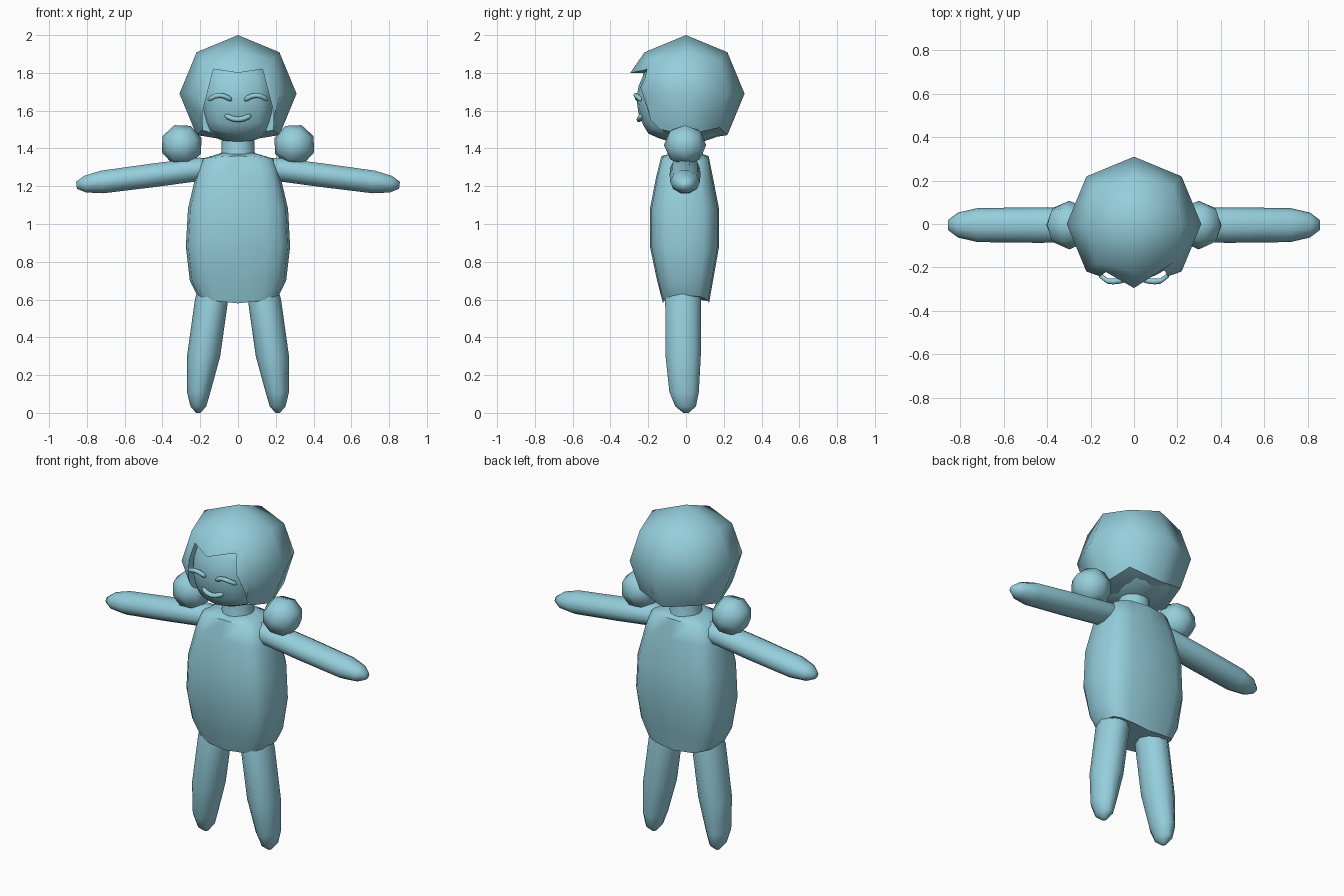
import bpy, bmesh, math
from mathutils import Vector, Matrix

if "Cube" in bpy.data.objects:
    bpy.data.objects.remove(bpy.data.objects["Cube"])

blue = bpy.data.materials.new("soft_blue")
blue.diffuse_color = (0.30, 0.62, 0.72, 1)
blue.use_nodes = True
blue.node_tree.nodes["Principled BSDF"].inputs["Base Color"].default_value = blue.diffuse_color


def finish(name, bm, angle=60):
    """Turn a bmesh into a smooth-shaded object that keeps sharp edges."""
    bmesh.ops.recalc_face_normals(bm, faces=bm.faces)
    me = bpy.data.meshes.new(name)
    bm.to_mesh(me)
    bm.free()
    me.materials.append(blue)
    for p in me.polygons:
        p.use_smooth = True
    me.set_sharp_from_angle(angle=math.radians(angle))
    ob = bpy.data.objects.new(name, me)
    bpy.context.collection.objects.link(ob)
    return ob


def quad_sphere(cuts=1, roundness=1.0):
    """Subdivided cube pushed towards a unit sphere."""
    bm = bmesh.new()
    bmesh.ops.create_cube(bm, size=2)
    bmesh.ops.subdivide_edges(bm, edges=bm.edges[:], cuts=cuts, use_grid_fill=True)
    for v in bm.verts:
        v.co = v.co.lerp(v.co.normalized(), roundness)
    return bm


def loft(rings):
    """Skin a list of equal-length point rings and cap both ends."""
    bm = bmesh.new()
    rows = [[bm.verts.new(p) for p in r] for r in rings]
    n = len(rows[0])
    for a, b in zip(rows, rows[1:]):
        for i in range(n):
            j = (i + 1) % n
            bm.faces.new((a[i], a[j], b[j], b[i]))
    bm.faces.new(rows[0])
    bm.faces.new(rows[-1])
    return bm


def circle(center, u, v, n=10):
    c, u, v = Vector(center), Vector(u), Vector(v)
    return [c + u * math.cos(2 * math.pi * i / n) + v * math.sin(2 * math.pi * i / n)
            for i in range(n)]


def tube(name, points, radius):
    """Rounded bent tube running along the face, for eyes and mouth."""
    rings = []
    pts = [Vector(p) for p in points]
    for i, p in enumerate(pts):
        t = (pts[min(i + 1, len(pts) - 1)] - pts[max(i - 1, 0)]).normalized()
        side = Vector((0, 1, 0))
        up = t.cross(side).normalized()
        end = i in (0, len(pts) - 1)
        r = radius * (0.5 if end else 1)
        rings.append(circle(p, side * r, up * r, 8))
    return finish(name, loft(rings), 80)


# Body: rounded box section, bottom rim rising to the sides
def body_ring(z, hx, hy, y0, lift=0, n=16):
    pts = []
    for i in range(n):
        a = 2 * math.pi * i / n
        c, s = math.cos(a), math.sin(a)
        x = math.copysign(abs(c) ** 0.6, c) * hx
        y = math.copysign(abs(s) ** 0.6, s) * hy + y0
        pts.append((x, y, z + lift * (x / hx) ** 2))
    return pts


finish("body", loft([body_ring(*r) for r in (
    (0.58, 0.215, 0.122, 0, 0.04),
    (0.70, 0.255, 0.148, -0.005),
    (0.88, 0.276, 0.183, -0.008),
    (1.08, 0.265, 0.183, -0.008),
    (1.25, 0.225, 0.150, -0.008),
    (1.36, 0.190, 0.125, -0.005, -0.015),
    (1.375, 0.09, 0.07, 0))]))

# Neck
finish("neck", loft([circle((0, 0, z), (r, 0, 0), (0, r, 0), 12)
                     for z, r in ((1.34, 0.10), (1.38, 0.088), (1.47, 0.085))]))

# Hair: coarse round cap with flattened base and pulled-up fringe
bm = quad_sphere()
for v in bm.verts:
    v.co = v.co * 0.31 + Vector((0, 0, 1.69))
    if abs(v.co.x) < 0.01 and v.co.y < -0.3:
        v.co = (0, -0.295, 1.80)
    v.co.z = max(v.co.z, 1.435)
hair = finish("hair", bm)

# Face opening cut out of the hair
outline = [(0, 1.80), (0.13, 1.82), (0.187, 1.60), (0.19, 1.38),
           (-0.19, 1.38), (-0.187, 1.60), (-0.13, 1.82)]
cutter = finish("face_cutter", loft([[(x, y, z) for x, z in outline]
                                     for y in (-0.5, -0.12)]))
cutter.hide_render = True
mod = hair.modifiers.new("opening", 'BOOLEAN')
mod.operation = 'DIFFERENCE'
mod.solver = 'EXACT'
mod.object = cutter
dg = bpy.context.evaluated_depsgraph_get()
cut_mesh = bpy.data.meshes.new_from_object(hair.evaluated_get(dg))
hair.modifiers.clear()
hair.data = cut_mesh
bpy.data.objects.remove(cutter)
for p in cut_mesh.polygons:
    p.use_smooth = True
cut_mesh.set_sharp_from_angle(angle=math.radians(55))

# Face: soft rounded block filling the opening
bm = quad_sphere(5, 0.8)
for v in bm.verts:
    x, y, z = v.co
    v.co = (x * 0.205, y * 0.262, 1.66 + z * (0.235 if z < 0 else 0.22))
finish("face", bm)

# Smiling mouth
tube("mouth", [(0.068 * t, -0.248 + 0.012 * t * t, 1.553 + 0.024 * t * t)
               for t in (-1, -0.8, -0.4, 0, 0.4, 0.8, 1)], 0.014)

for s, side in ((1, "right"), (-1, "left")):
    # Closed smiling eye
    tube("eye_" + side, [(s * (0.096 + 0.062 * t), -0.265 + 0.012 * t * t + (0.012 if t > 0.5 else 0),
                          1.681 - 0.027 * t * t)
                         for t in (-1, -0.8, -0.4, 0, 0.4, 0.8, 1)], 0.013)

    # Hair bun
    bm = quad_sphere()
    rot = Matrix.Rotation(s * math.radians(20), 3, 'Y')
    for v in bm.verts:
        v.co = rot @ (v.co * 0.112) + Vector((s * 0.298, -0.005, 1.418))
    finish("hair_bun_" + side, bm)

    # Arm: tapered, slightly drooping, rounded hand end
    arm = []
    for x, k in ((0.12, 0.8), (0.20, 1), (0.45, 1.02), (0.72, 0.98), (0.81, 0.72), (0.855, 0.3)):
        c = (s * x, -0.005, 1.29 - 0.13 * (x - 0.2))
        arm.append(circle(c, (0, 0.08 * k, 0), (s * 0.008 * k, 0, 0.064 * k)))
    finish("arm_" + side, loft(arm))

    # Leg: leaning outward, narrowing to a rounded foot
    leg = []
    for x, y, z, rx, ry in ((0.13, -0.01, 0.70, 0.07, 0.08), (0.14, -0.015, 0.60, 0.088, 0.10),
                            (0.182, -0.015, 0.30, 0.088, 0.098), (0.208, -0.01, 0.11, 0.062, 0.082),
                            (0.21, -0.002, 0.035, 0.042, 0.058), (0.21, 0, 0.0, 0.012, 0.015)):
        leg.append(circle((s * x, y, z), (rx, 0, 0), (0, ry, 0)))
    finish("leg_" + side, loft(leg))
